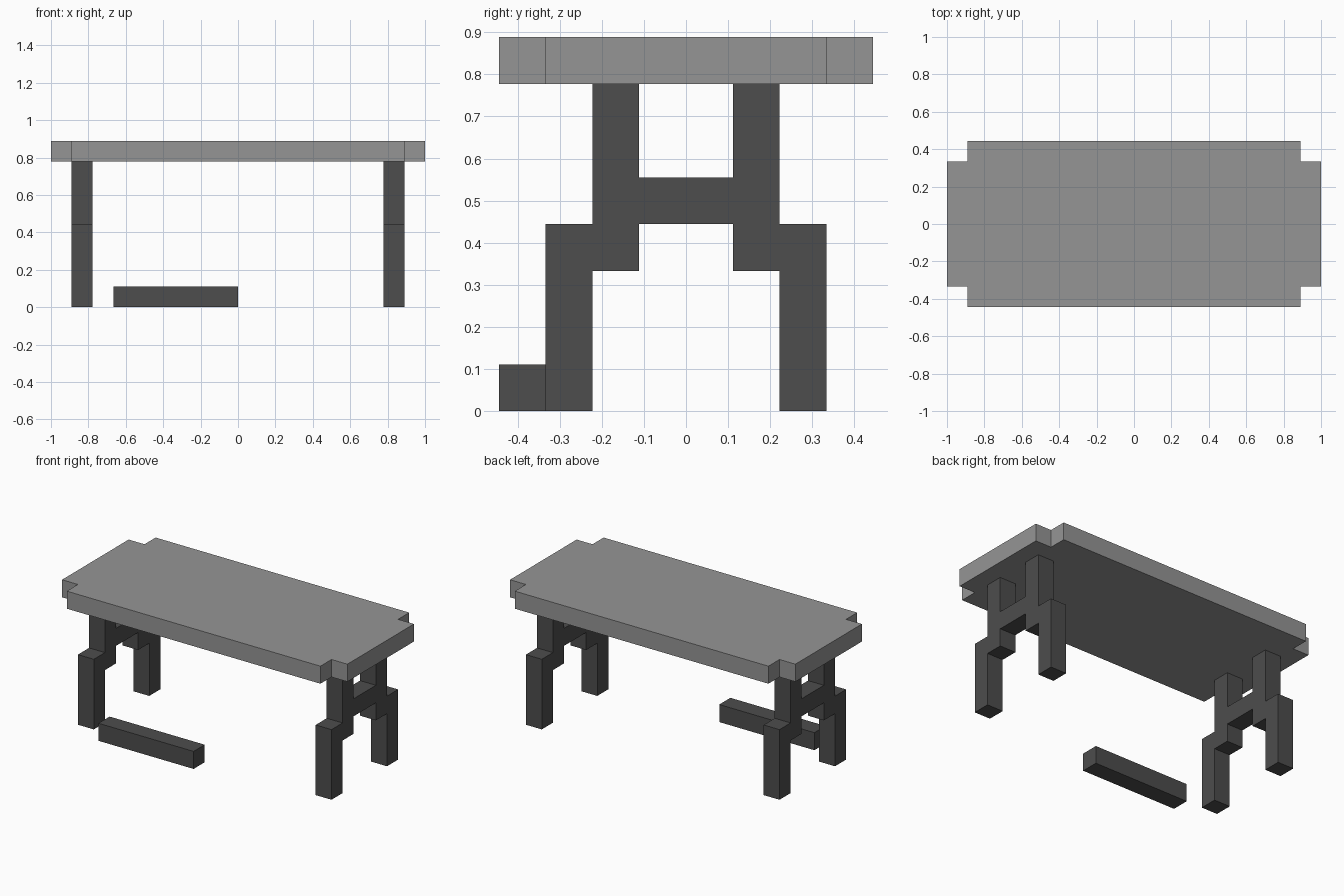
import bpy
import bmesh
from mathutils import Vector

if "Cube" in bpy.data.objects:
    bpy.data.objects.remove(bpy.data.objects["Cube"], do_unlink=True)

U = 1 / 9  # every part snaps to this block size


def material(name, grey):
    mat = bpy.data.materials.new(name)
    mat.use_nodes = True
    colour = (grey, grey, grey, 1)
    mat.diffuse_color = colour
    mat.node_tree.nodes["Principled BSDF"].inputs["Base Color"].default_value = colour
    return mat


def extrude_profile(name, points, depth, mat):
    """Extrude a closed outline (in block units) along the depth vector."""
    bm = bmesh.new()
    face = bm.faces.new([bm.verts.new(Vector(p) * U) for p in points])
    result = bmesh.ops.extrude_face_region(bm, geom=[face], use_keep_orig=True)
    moved = [g for g in result["geom"] if isinstance(g, bmesh.types.BMVert)]
    bmesh.ops.translate(bm, verts=moved, vec=Vector(depth) * U)
    bmesh.ops.recalc_face_normals(bm, faces=bm.faces)
    mesh = bpy.data.meshes.new(name)
    bm.to_mesh(mesh)
    bm.free()
    mesh.materials.append(mat)
    obj = bpy.data.objects.new(name, mesh)
    bpy.context.collection.objects.link(obj)
    return obj


light_grey = material("light_grey", 0.3)
dark_grey = material("dark_grey", 0.074)

# Table top: a slab with a square notch in each corner
corner = [(9, 3), (8, 3), (8, 4)]
outline = []
for sx, sy in ((1, 1), (-1, 1), (-1, -1), (1, -1)):
    pts = corner if sx * sy > 0 else corner[::-1]
    outline += [(sx * x, sy * y, 7) for x, y in pts]
extrude_profile("table_top", outline, (0, 0, 2 - 1), light_grey)

# Trestles: stepped legs joined by a crossbar, one at each end
half = [(1, 5), (1, 7), (2, 7), (2, 4), (3, 4),
        (3, 0), (2, 0), (2, 3), (1, 3), (1, 4)]
frame = half + [(-y, z) for y, z in reversed(half)]
for name, x in (("left_trestle", 7), ("right_trestle", -8)):
    extrude_profile(name, [(x, y, z) for y, z in frame], (1, 0, 0), dark_grey)

# Loose bar lying on the floor by the front edge
bar = [(-6, -4, 0), (-6, -3, 0), (-6, -3, 1), (-6, -4, 1)]
extrude_profile("floor_bar", bar, (6, 0, 0), dark_grey)
